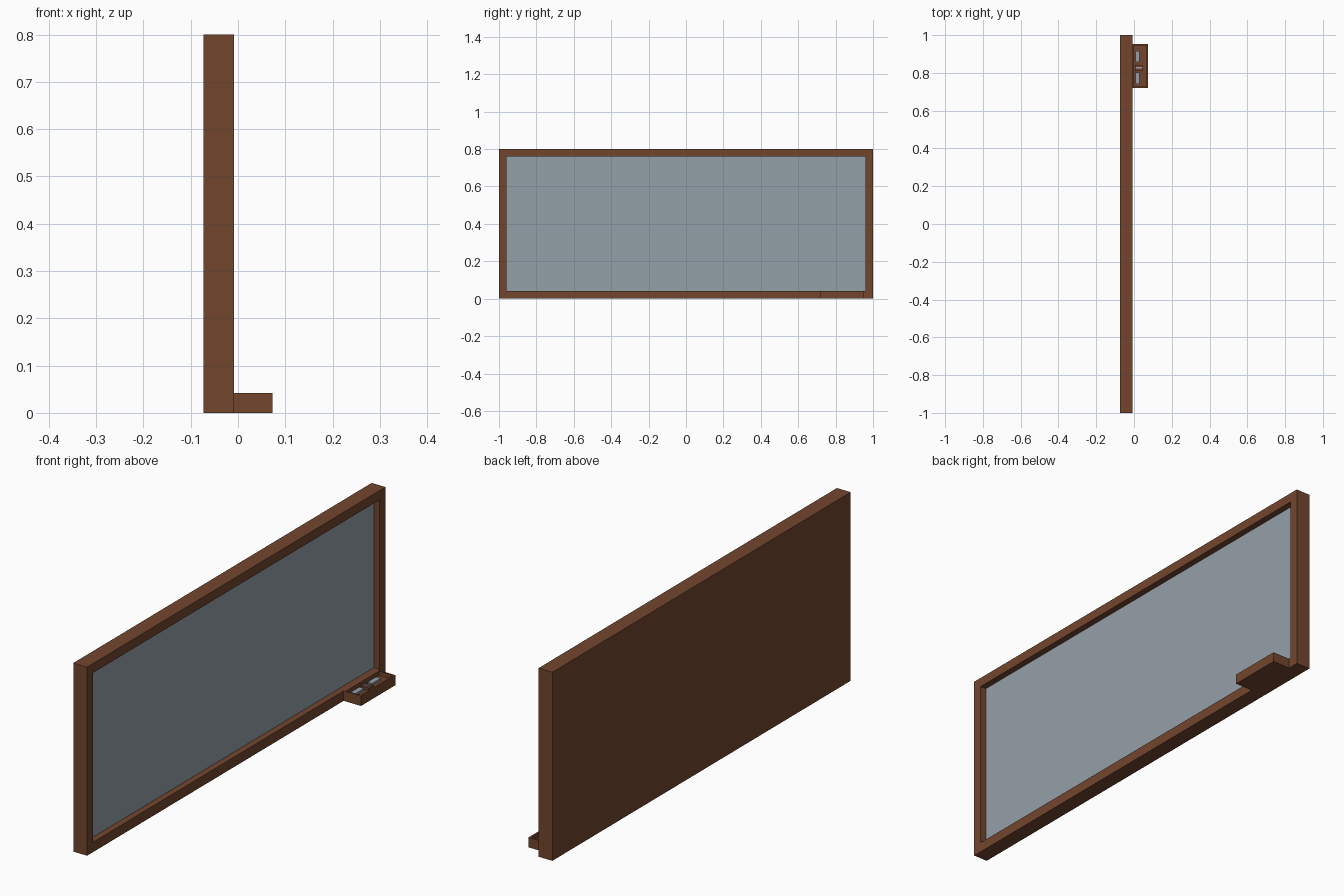
import bpy, bmesh
from mathutils import Vector

if "Cube" in bpy.data.objects:
    bpy.data.objects.remove(bpy.data.objects["Cube"])


def material(name, rgb):
    m = bpy.data.materials.new(name)
    m.diffuse_color = (*rgb, 1)
    m.use_nodes = True
    m.node_tree.nodes["Principled BSDF"].inputs["Base Color"].default_value = m.diffuse_color
    return m


WOOD = material("brown wood", (0.168, 0.061, 0.027))
SLATE = material("blue grey slate", (0.296, 0.352, 0.392))


def box(name, lo, hi, mats, recess=None):
    """Box from lo to hi; recess = (direction, rim, depth, floor material index)."""
    bm = bmesh.new()
    bmesh.ops.create_cube(bm, size=1)
    lo, hi = Vector(lo), Vector(hi)
    for v in bm.verts:
        v.co = Vector([lo[i] + (v.co[i] + 0.5) * (hi[i] - lo[i]) for i in range(3)])
    bm.normal_update()
    if recess:
        direction, rim, depth, index = recess
        direction = Vector(direction)
        face = max(bm.faces, key=lambda f: f.normal.dot(direction))
        bmesh.ops.inset_region(bm, faces=[face], thickness=rim)
        floor = bmesh.ops.extrude_discrete_faces(bm, faces=[face])["faces"][0]
        for v in floor.verts:
            v.co -= direction * depth
        floor.material_index = index
    bmesh.ops.recalc_face_normals(bm, faces=bm.faces)
    me = bpy.data.meshes.new(name)
    bm.to_mesh(me)
    bm.free()
    for m in mats:
        me.materials.append(m)
    ob = bpy.data.objects.new(name, me)
    bpy.context.collection.objects.link(ob)
    return ob


# Framed board: wooden box with the writing surface sunk into its front
board = box("framed_board", (-0.073, -1, 0), (-0.008, 1, 0.8), [WOOD, SLATE],
            ((1, 0, 0), 0.056, 0.027, 1))
# Bottom rail is a little thinner than the others
for v in board.data.vertices:
    if 0.01 < v.co.z < 0.1:
        v.co.z = 0.042

# Chalk tray at one end of the bottom rail
box("chalk_tray", (-0.008, 0.72, 0), (0.073, 0.952, 0.042), [WOOD],
    ((0, 0, 1), 0.011, 0.018, 0))

# Two chalk pieces with a wooden block between them
for name, y0, y1 in (("chalk_near", 0.742, 0.802), ("chalk_far", 0.857, 0.915)):
    box(name, (0.008, y0, 0.022), (0.030, y1, 0.032), [SLATE])
box("eraser_block", (0.006, 0.81, 0.022), (0.046, 0.842, 0.034), [WOOD])
box("eraser_felt", (0.008, 0.822, 0.033), (0.044, 0.830, 0.037), [SLATE])
